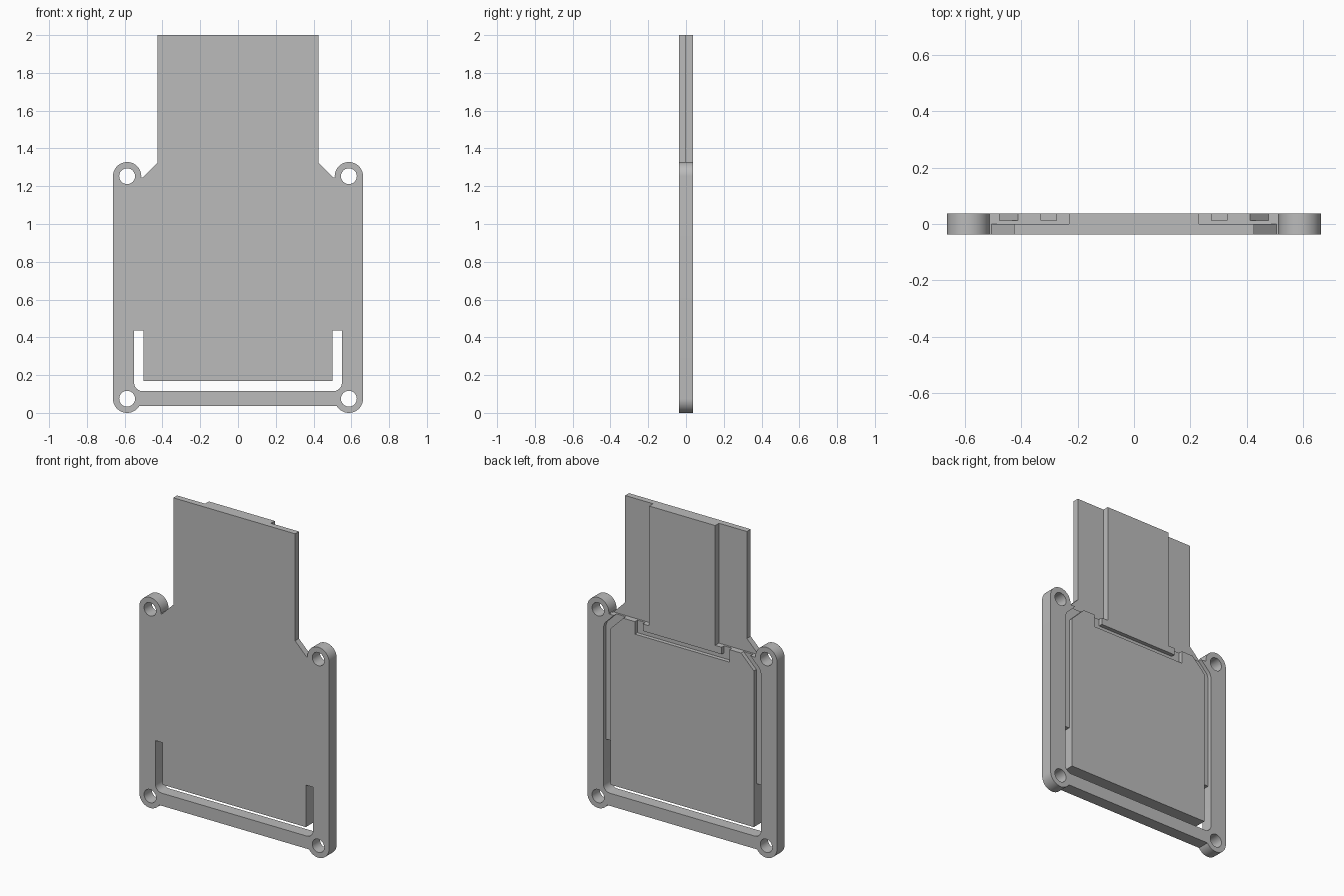
import bpy, bmesh
from math import sin, cos, radians

cube = bpy.data.objects.get("Cube")
if cube:
    bpy.data.objects.remove(cube, do_unlink=True)

HALF = 0.038       # half thickness of the plate
FLOOR = 0.013      # depth of the grooves
EAR_X, EAR_LOW, EAR_HIGH, EAR_R = 0.587, 0.075, 1.253, 0.075

grey = bpy.data.materials.new("plain grey")
grey.use_nodes = True
grey.diffuse_color = (0.5, 0.5, 0.5, 1)
grey.node_tree.nodes["Principled BSDF"].inputs["Base Color"].default_value = (0.5, 0.5, 0.5, 1)


def arc(cx, cz, r, start, end, steps=24):
    angles = [radians(start + (end - start) * i / steps) for i in range(steps + 1)]
    return [(cx + r * cos(a), cz + r * sin(a)) for a in angles]


def flip(points):
    return [(-x, z) for x, z in reversed(points)]


def slab(name, loops, y0, y1):
    """Extrude flat x-z loops (inner loops become holes) from y0 to y1."""
    curve = bpy.data.curves.new(name, 'CURVE')
    curve.dimensions, curve.fill_mode = '2D', 'BOTH'
    curve.extrude = (y1 - y0) / 2
    for loop in loops:
        spline = curve.splines.new('POLY')
        spline.points.add(len(loop) - 1)
        for p, (x, z) in zip(spline.points, loop):
            p.co = (x, z, 0, 1)
        spline.use_cyclic_u = True
    temp = bpy.data.objects.new(name + "_curve", curve)
    bpy.context.collection.objects.link(temp)
    bpy.context.view_layer.update()
    mesh = bpy.data.meshes.new_from_object(temp.evaluated_get(bpy.context.evaluated_depsgraph_get()))
    bpy.data.objects.remove(temp, do_unlink=True)
    mid = (y0 + y1) / 2
    bm = bmesh.new()
    bm.from_mesh(mesh)
    for v in bm.verts:
        v.co = (v.co.x, mid - v.co.z, v.co.y)
    bmesh.ops.remove_doubles(bm, verts=bm.verts, dist=0.0002)
    bmesh.ops.recalc_face_normals(bm, faces=bm.faces)
    bm.to_mesh(mesh)
    bm.free()
    obj = bpy.data.objects.new(name, mesh)
    bpy.context.collection.objects.link(obj)
    return obj


# Outline with four screw ears and the tall tongue
half_outline = (arc(EAR_X, EAR_LOW, EAR_R, 212, 360) + arc(EAR_X, EAR_HIGH, EAR_R, 0, 186)
                + [(0.505, 1.245), (0.425, 1.325), (0.425, 2.0)])
outline = half_outline + flip(half_outline)
holes = [arc(s * EAR_X, z, 0.042, 0, 345, 23) for s in (1, -1) for z in (EAR_LOW, EAR_HIGH)]

# U-shaped slot through the lower part
half_slot = [(0.5, 0.17), (0.5, 0.435), (0.55, 0.435)] + arc(0.505, 0.16, 0.045, 0, -90, 8)
slot = half_slot + flip(half_slot)
plate = slab("mounting_plate", [outline, slot] + holes, -HALF, HALF)

# Cuts in the back: tongue shoulders, side grooves and latch groove
shoulder = [(0.23, 1.244), (0.508, 1.244), (0.508, 1.3), (0.45, 1.4), (0.45, 2.1), (0.23, 2.1)]
groove = [(0.5, 0.425), (0.55, 0.425), (0.55, 1.15), (0.54, 1.18), (0.465, 1.255),
          (0.4, 1.255), (0.5, 1.155)]
half_latch = [(0.33, 1.165), (0.33, 1.255), (0.275, 1.255), (0.275, 1.2)]
cutters = [slab("latch_cutter", [half_latch + flip(half_latch)], FLOOR, 0.1)]
for side, mirror in (("left", list), ("right", flip)):
    cutters.append(slab(side + "_shoulder_cutter", [mirror(shoulder)], 0, 0.1))
    cutters.append(slab(side + "_groove_cutter", [mirror(groove)], FLOOR, 0.1))

for cutter in cutters:
    cutter.hide_render = True
    mod = plate.modifiers.new(cutter.name, 'BOOLEAN')
    mod.operation, mod.solver, mod.object = 'DIFFERENCE', 'EXACT', cutter

bpy.context.view_layer.update()
result = bpy.data.meshes.new_from_object(plate.evaluated_get(bpy.context.evaluated_depsgraph_get()))
plate.modifiers.clear()
plate.data = result
for cutter in cutters:
    bpy.data.objects.remove(cutter, do_unlink=True)

# Finish
result.materials.clear()
result.materials.append(grey)
bpy.ops.object.select_all(action='DESELECT')
plate.select_set(True)
bpy.context.view_layer.objects.active = plate
bpy.ops.object.shade_smooth_by_angle(angle=radians(30))
